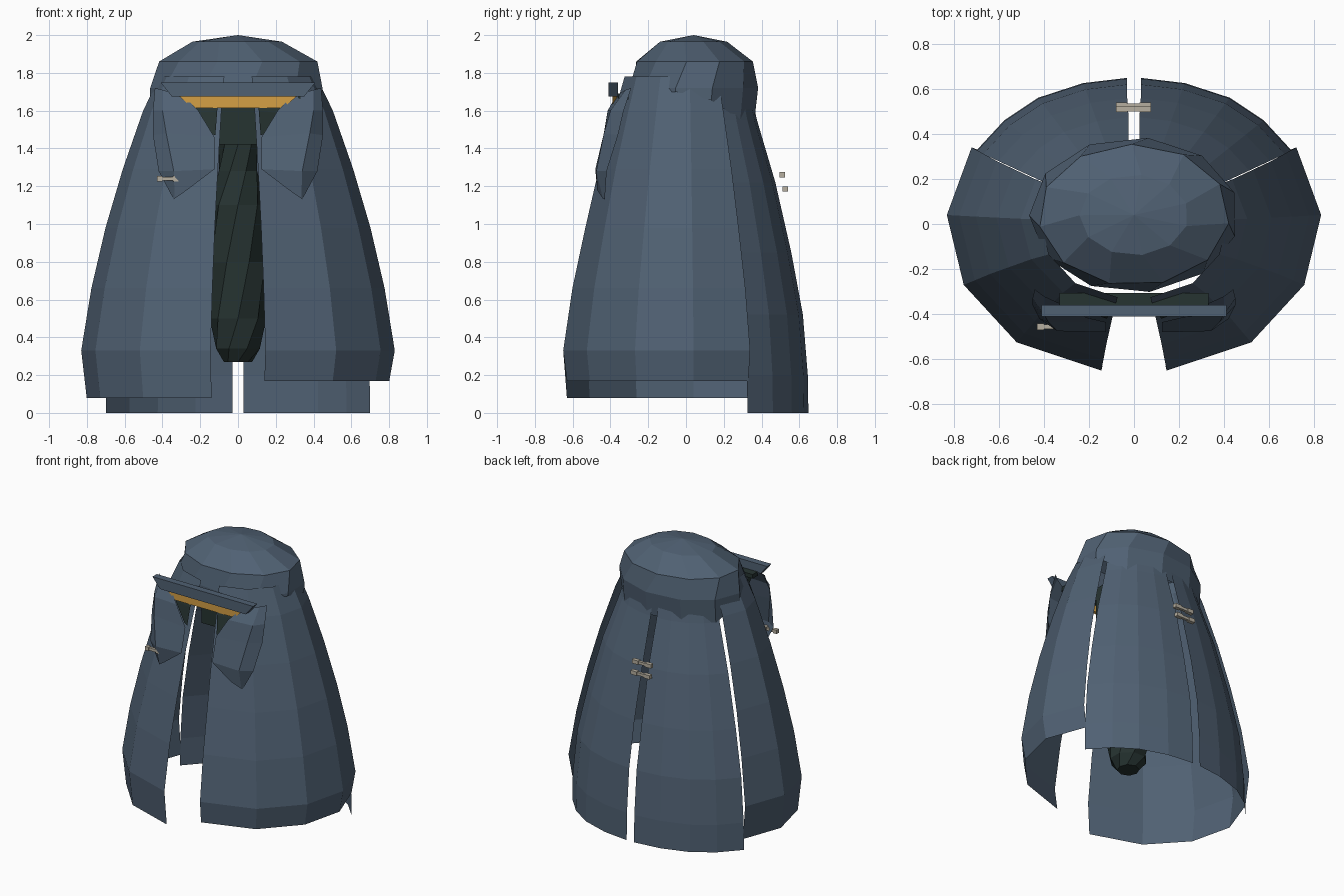
import bpy, math

if "Cube" in bpy.data.objects:
    bpy.data.objects.remove(bpy.data.objects["Cube"])


def material(name, rgb):
    m = bpy.data.materials.new(name)
    m.diffuse_color = (*rgb, 1)
    m.use_nodes = True
    m.node_tree.nodes["Principled BSDF"].inputs["Base Color"].default_value = m.diffuse_color
    return m


BLUE = material("slate blue cloth", (0.080, 0.119, 0.171))
DARK = material("dark green lining", (0.0194, 0.0331, 0.0307))
GOLD = material("gold trim", (0.66, 0.35, 0.06))
BONE = material("pale clasp", (0.47, 0.43, 0.35))


def make(name, verts, faces, mat):
    me = bpy.data.meshes.new(name)
    me.from_pydata(verts, [], faces)
    me.materials.append(mat)
    ob = bpy.data.objects.new(name, me)
    bpy.context.collection.objects.link(ob)
    return ob


def sheet(name, rows, mat, side=1, flip=False, closed=False):
    """Skin a grid of points; side=-1 mirrors it in x."""
    n = len(rows[0])
    verts = [(x * side, y, z) for r in rows for x, y, z in r]
    faces = []
    for i in range(len(rows) - 1):
        for j in range(n if closed else n - 1):
            k = (j + 1) % n
            f = (i * n + j, i * n + k, (i + 1) * n + k, (i + 1) * n + j)
            faces.append(f[::-1] if (side < 0) != flip else f)
    return make(name, verts, faces, mat)


def prism(name, outline, y0, y1, mat):
    """Extrude an (x, z) outline between two y values."""
    n = len(outline)
    verts = [(x, y, z) for y in (y0, y1) for x, z in outline]
    faces = [tuple(range(n)), tuple(range(2 * n - 1, n - 1, -1))]
    faces += [(i, i + n, (i + 1) % n + n, (i + 1) % n) for i in range(n)]
    return make(name, verts, faces, mat)


def box(name, x0, x1, y0, y1, z0, z1, mat):
    return prism(name, [(x0, z0), (x1, z0), (x1, z1), (x0, z1)], y0, y1, mat)


# Cloak panels: plan outline at the hem, scaled up the height
front_plan = [(.145, -.65), (.52, -.525), (.755, -.27), (.83, .04), (.72, .34)]
front_levels = [(.33, 1, 1), (.66, .935, .925), (.98, .845, .82),
                (1.29, .735, .71), (1.6, .605, .58), (1.78, .50, .50)]
back_plan = [(.70, .325), (.575, .46), (.425, .56), (.225, .625), (.03, .648)]
back_levels = [(0, 1), (.2, .995), (.52, .955), (.85, .86),
               (1.22, .73), (1.55, .58), (1.72, .52)]
for side, label, hem in ((-1, "left", .08), (1, "right", .17)):
    levels = [(hem, .965, .97)] + front_levels
    sheet("front_panel_" + label,
          [[(x * a, y * b, z) for x, y in front_plan] for z, a, b in levels],
          BLUE, side)
    rows = []
    for z, s in back_levels:
        row = [(x * s, y * s, z) for x, y in back_plan]
        row[-1] = (.03 if z < 1 else .024, row[-1][1], z)   # narrow centre slit
        rows.append(row)
    sheet("back_panel_" + label, rows, BLUE, side)

# Hood: faceted open dome with a rim that drops at the back
N = 11
rows = []
for s, z, turn in ((1.0, None, 0), (1.0, 1.72, .0), (.91, 1.86, .28),
                   (.52, 1.965, .0), (.001, 2.0, 0)):
    row = []
    for j in range(N):
        a = 2 * math.pi * (j + turn) / N - math.pi / 2 + .15
        y = .04 + .345 * s * math.sin(a)
        zz = z
        if z is None:
            t = math.sin(a)
            zz = 1.55 if t > .45 else (1.655 if t > -.2 else 1.70)
            y -= .02 * max(t, 0)
        row.append((.465 * s * math.cos(a), y, zz))
    rows.append(row)
sheet("hood", rows, BLUE, closed=True)

# Dark inner body hanging inside the cloak
M = 8
prof = [(.27, .075), (.34, .125), (.5, .15), (.8, .155), (1.1, .145),
        (1.28, .11), (1.42, .10)]
rows = [[(r * math.cos(2 * math.pi * (j + i * .5) / M),
          -.06 + r * math.sin(2 * math.pi * (j + i * .5) / M), z)
         for j in range(M)] for i, (z, r) in enumerate(prof)]
body = sheet("inner_body", rows, DARK, closed=True)
make("inner_body_base", rows[0], [tuple(range(M))[::-1]], DARK)
box("neck", -.13, .13, -.24, .06, 1.42, 1.70, DARK)

# Brow bar, dark shelf and gold trim across the chest
prism("brow_bar", [(-.35, 1.675), (.35, 1.675), (.41, 1.75), (-.41, 1.75)],
      -.41, -.36, BLUE)
box("shelf", -.33, .33, -.36, -.305, 1.66, 1.69, DARK)
prism("gold_trim", [(-.24, 1.615), (.24, 1.615), (.31, 1.675), (-.31, 1.675)],
      -.39, -.365, GOLD)

# Lapels with dark collar points behind them
lapel = [[(.34, -.43, 1.13), (.335, -.44, 1.135), (.27, -.47, 1.18)],
         [(.42, -.42, 1.28), (.34, -.475, 1.28), (.125, -.48, 1.29)],
         [(.45, -.36, 1.47), (.38, -.435, 1.48), (.125, -.435, 1.46)],
         [(.45, -.33, 1.60), (.40, -.40, 1.60), (.21, -.415, 1.60)],
         [(.44, -.29, 1.72), (.40, -.32, 1.71), (.29, -.37, 1.68)]]
for side, label in ((-1, "left"), (1, "right")):
    sheet("lapel_" + label, lapel, BLUE, side, flip=True)
    sheet("collar_point_" + label,
          [[(.33, -.31, 1.69), (.10, -.36, 1.67)],
           [(.27, -.34, 1.58), (.11, -.40, 1.60)],
           [(.15, -.41, 1.48), (.12, -.42, 1.47)]], DARK, side)

# Clasps: thin bars with thicker end blocks
def clasp(name, x0, x1, y, z, end):
    box(name + "_bar", x0, x1, y - .010, y + .010, z - .010, z + .010, BONE)
    for k, a in enumerate((x0, x1 - end)):
        box(f"{name}_end_{k}", a, a + end, y - .014, y + .014,
            z - .014, z + .014, BONE)


clasp("back_clasp_upper", -.08, .075, .51, 1.26, .05)
clasp("back_clasp_lower", -.08, .075, .525, 1.185, .05)
clasp("lapel_clasp", -.43, -.315, -.455, 1.24, .03)
